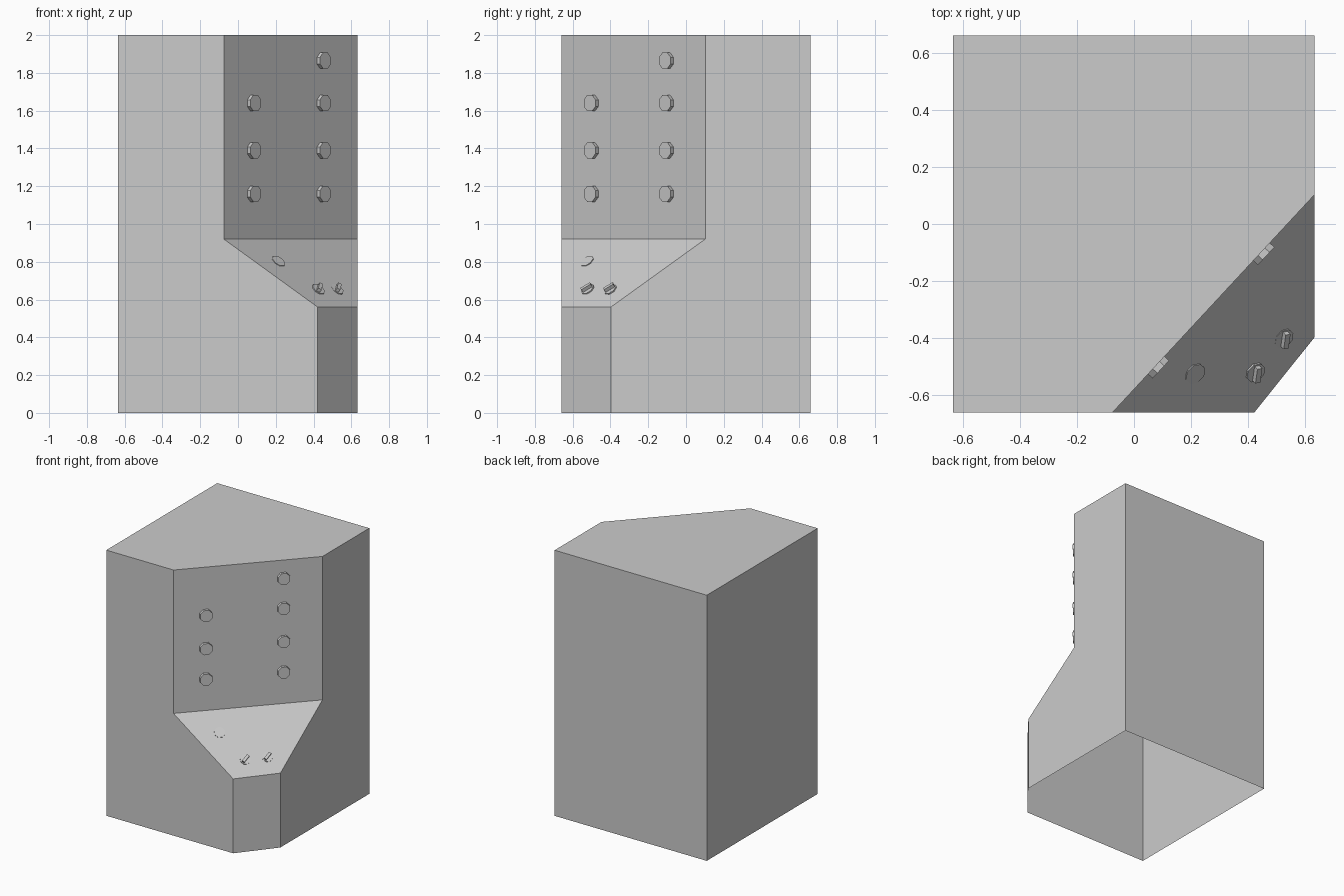
import bpy, bmesh, math
from mathutils import Vector, Matrix

if "Cube" in bpy.data.objects:
    bpy.data.objects.remove(bpy.data.objects["Cube"])

XL, XR, YF, YB, H = -0.635, 0.632, -0.66, 0.66, 2.0


def make_object(name, bm):
    bmesh.ops.recalc_face_normals(bm, faces=bm.faces)
    me = bpy.data.meshes.new(name)
    bm.to_mesh(me)
    bm.free()
    ob = bpy.data.objects.new(name, me)
    bpy.context.collection.objects.link(ob)
    return ob


# Cabinet shell with cut corner, open underneath
bm = bmesh.new()
left_chain = [bm.verts.new(p) for p in
              [(0.422, YF, 0), (0.422, YF, 0.56), (-0.075, YF, 0.92), (-0.075, YF, H)]]
right_chain = [bm.verts.new(p) for p in
               [(XR, -0.398, 0), (XR, -0.398, 0.56), (XR, 0.102, 0.92), (XR, 0.102, H)]]
fl, bl, br = [[bm.verts.new((x, y, z)) for z in (0, H)]
              for x, y in ((XL, YF), (XL, YB), (XR, YB))]
bm.faces.new([fl[0]] + left_chain + [fl[1]])
bm.faces.new([br[1]] + right_chain[::-1] + [br[0]])
bm.faces.new([fl[0], fl[1], bl[1], bl[0]])
bm.faces.new([bl[0], bl[1], br[1], br[0]])
bm.faces.new([fl[1], left_chain[3], right_chain[3], br[1], bl[1]])
for i in range(3):
    bm.faces.new([left_chain[i], right_chain[i], right_chain[i + 1], left_chain[i + 1]])
make_object("cabinet", bm)


# Frame whose X runs along the panel, Y up the panel, Z out of it
def frame(origin, normal, along):
    z = Vector(normal).normalized()
    x = Vector(along)
    x = (x - z * x.dot(z)).normalized()
    y = z.cross(x)
    m = Matrix((x, y, z)).transposed().to_4x4()
    m.translation = Vector(origin)
    return m


# Eight-sided disc, from slightly inside the panel to its top height
def disc(name, m, radius, top, base=-0.005, bar=False):
    bm = bmesh.new()
    place = m @ Matrix.Translation((0, 0, (top + base) / 2)) @ Matrix.Rotation(math.pi / 8, 4, 'Z')
    bmesh.ops.create_cone(bm, cap_ends=True, segments=8, radius1=radius, radius2=radius,
                          depth=top - base, matrix=place)
    if bar:  # raised grip turned diagonally
        grip = (m @ Matrix.Translation((0, 0, top + 0.009)) @ Matrix.Rotation(math.pi / 4, 4, 'Z')
                @ Matrix.Diagonal((0.058, 0.02, 0.022, 1)))
        bmesh.ops.create_cube(bm, size=1, matrix=grip)
    return make_object(name, bm)


# Round buttons on the upright panel
along = Vector((0.707, 0.762, 0))
upright = Vector((0.762, -0.707, 0))
for x, heights in ((0.078, (1.16, 1.39, 1.64)), (0.447, (1.16, 1.39, 1.64, 1.865))):
    y = YF + (x + 0.075) * along.y / along.x
    for z in heights:
        disc("panel_button", frame((x, y, z), upright, along), 0.046, 0.022)

# Flat discs and turning knobs on the sloped panel
slope = (0.504, -0.495, 0.70)
for x, y in ((0.215, -0.525), (0.355, -0.362), (0.488, -0.207)):
    disc("slope_disc", frame((x, y, 0.804), slope, along), 0.04, 0.002, -0.01)
for x, y in ((0.42, -0.515), (0.519, -0.395)):
    disc("slope_knob", frame((x, y, 0.647), slope, along), 0.038, 0.015, bar=True)
